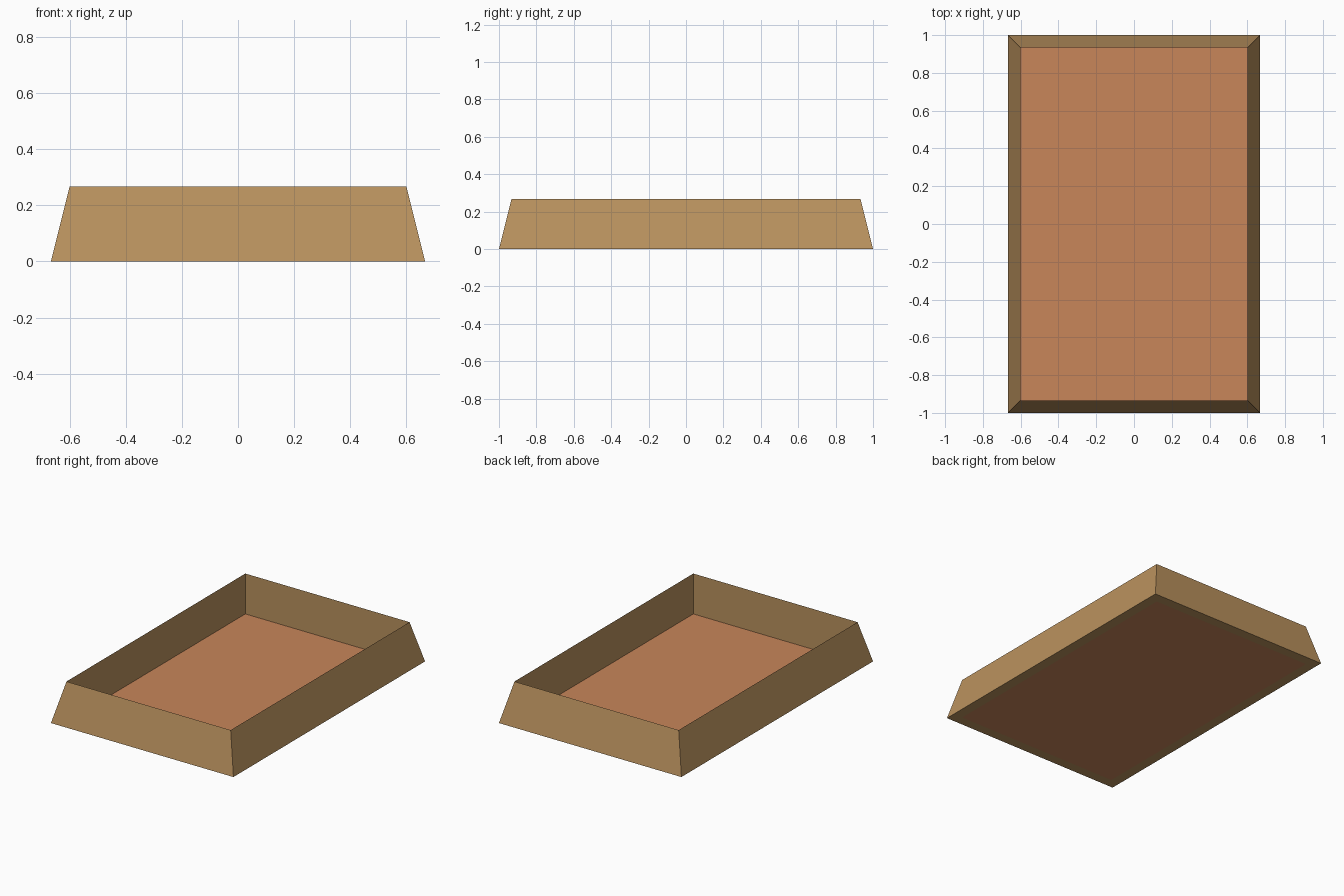
import bpy, bmesh

if "Cube" in bpy.data.objects:
    bpy.data.objects.remove(bpy.data.objects["Cube"])

HX, HY, H, T = 2 / 3, 1.0, 0.2667, 0.0667  # half sizes, height, wall thickness at foot


def material(name, rgb):
    mat = bpy.data.materials.new(name)
    lin = [((c / 255 + 0.055) / 1.055) ** 2.4 for c in rgb]
    mat.diffuse_color = (*lin, 1)
    mat.use_nodes = True
    mat.node_tree.nodes["Principled BSDF"].inputs["Base Color"].default_value = mat.diffuse_color
    return mat


def ring(bm, inset, z):
    x, y = HX - inset, HY - inset
    return [bm.verts.new((sx * x, sy * y, z))
            for sx, sy in ((-1, -1), (1, -1), (1, 1), (-1, 1))]


def finish(bm, name, mat):
    mesh = bpy.data.meshes.new(name)
    bm.to_mesh(mesh)
    bm.free()
    mesh.materials.append(mat)
    obj = bpy.data.objects.new(name, mesh)
    bpy.context.collection.objects.link(obj)


# Wall frame: wedge section, sloped outside, upright inside, sharp rim
bm = bmesh.new()
rings = [ring(bm, 0, 0), ring(bm, T, H), ring(bm, T, 0)]
for k in range(3):
    a, b = rings[k], rings[(k + 1) % 3]
    for i in range(4):
        j = (i + 1) % 4
        bm.faces.new((a[i], a[j], b[j], b[i]))
finish(bm, "wall_frame", material("tan wood", (186, 146, 94)))

# Floor panel inside the frame
bm = bmesh.new()
bm.faces.new(ring(bm, T, 0))
finish(bm, "floor_panel", material("terracotta", (200, 134, 90)))
